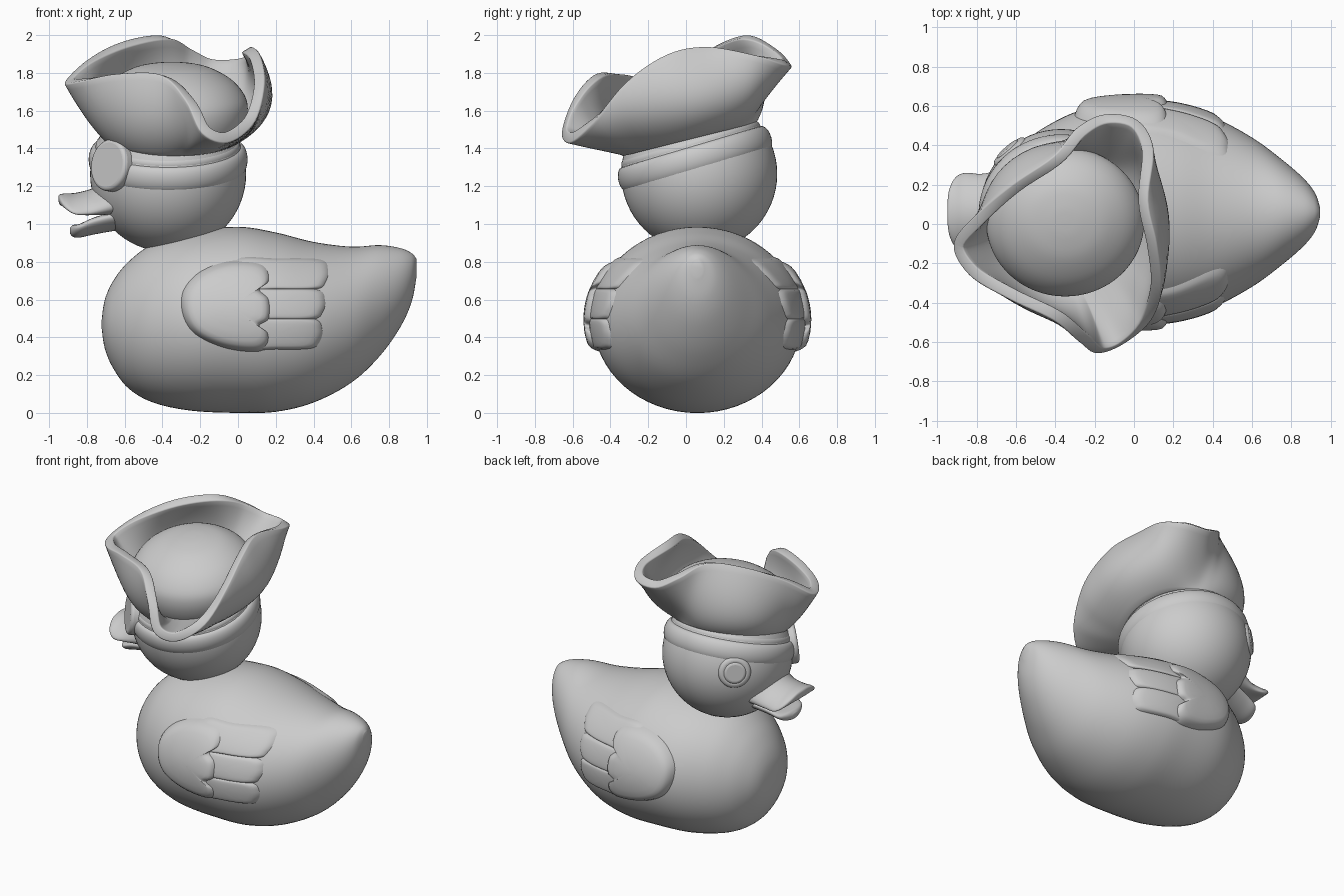
import bpy, bmesh
from math import sin, cos, pi, atan2, radians, sqrt
from mathutils import Vector

if "Cube" in bpy.data.objects:
    bpy.data.objects.remove(bpy.data.objects["Cube"])

CY = 0.06                        # symmetry plane of the duck
HEAD = Vector((-0.37, 0.07, 1.265))


def spline(points, steps, closed=False):
    """Smooth curve through points of any dimension."""
    p = [Vector(q) for q in points]
    n, out = len(p), []
    for i in range(n if closed else n - 1):
        if closed:
            a, b, c, d = (p[(i + k) % n] for k in (-1, 0, 1, 2))
        else:
            a, b, c, d = p[max(i - 1, 0)], p[i], p[i + 1], p[min(i + 2, n - 1)]
        for s in range(steps):
            t = s / steps
            out.append((b * 2 + (c - a) * t + (a * 2 - b * 5 + c * 4 - d) * t * t
                        + (b * 3 - a - c * 3 + d) * t ** 3) * 0.5)
    if not closed:
        out.append(p[-1])
    return out


def smooth(ob, angle=50):
    bpy.ops.object.select_all(action='DESELECT')
    ob.select_set(True)
    bpy.context.view_layer.objects.active = ob
    bpy.ops.object.shade_smooth_by_angle(angle=radians(angle))


def skin(name, rings, cap_start=True, cap_end=True, angle=50):
    """Join closed rings of points into one mesh object."""
    bm = bmesh.new()
    vs = [[bm.verts.new(v) for v in r] for r in rings]
    n = len(rings[0])
    for a, b in zip(vs, vs[1:]):
        for i in range(n):
            j = (i + 1) % n
            bm.faces.new((a[i], a[j], b[j], b[i]))
    if cap_start:
        bm.faces.new(vs[0])
    if cap_end:
        bm.faces.new(vs[-1])
    bmesh.ops.recalc_face_normals(bm, faces=bm.faces)
    me = bpy.data.meshes.new(name)
    bm.to_mesh(me)
    bm.free()
    ob = bpy.data.objects.new(name, me)
    bpy.context.collection.objects.link(ob)
    smooth(ob, angle)
    return ob


def loft(name, stations, n=64):
    """Elliptic sections along x: x, bottom, top, half width, droop of the sides."""
    rings = []
    for x, zb, zt, w, droop in stations:
        ring = []
        for i in range(n):
            a = 2 * pi * i / n
            ring.append((x, CY + w * cos(a), (zb + zt) / 2 + (zt - zb) / 2 * sin(a)
                         - droop * cos(a) ** 2))
        rings.append(ring)
    return skin(name, rings)


# Body
body = spline([(-.722, .45, .49, .02), (-.705, .34, .60, .14), (-.66, .235, .70, .235),
               (-.58, .13, .80, .335), (-.45, .055, .895, .435), (-.25, .012, .96, .525),
               (0, 0, .985, .55), (.2, .006, .955, .54), (.4, .055, .905, .485),
               (.6, .16, .88, .38), (.75, .30, .888, .27), (.86, .455, .872, .175),
               (.92, .59, .845, .10), (.945, .72, .815, .03)], 6)
loft("body", [(*s, 0) for s in body])


def body_half_width(x, z):
    for a, b in zip(body, body[1:]):
        if a[0] <= x <= b[0]:
            s = a.lerp(b, (x - a[0]) / (b[0] - a[0]))
            u = (z - (s[1] + s[2]) / 2) / ((s[2] - s[1]) / 2)
            return s[3] * sqrt(max(0, 1 - u * u))
    return 0


def relief(name, outline, center, height, side):
    """Raised pad following the body's side."""
    pts = spline(outline, 6, True)
    c = Vector(center)
    rings = []
    for s, h in ((1.05, -.4), (1.02, .05), (.985, .42), (.94, .72), (.88, .92), (.78, 1),
                 (.6, 1.03), (.35, 1.05), (.12, 1.05)):
        ring = []
        for p in pts:
            x, z = c + (p - c) * s
            ring.append((x, CY + side * (body_half_width(x, z) + h * height), z))
        rings.append(ring)
    skin(name, rings, cap_start=False)


# Wings: scalloped front pad over three feathers, both sides
pad = [(.08, .80), (-.06, .795), (-.2, .74), (-.285, .64), (-.285, .52), (-.22, .42),
       (-.07, .35), (.09, .33), (.155, .36), (.16, .42), (.115, .46), (.165, .50),
       (.165, .60), (.115, .655), (.165, .70), (.15, .77)]
for side, label in ((-1, "right"), (1, "left")):
    relief("wing_" + label, pad, (-.04, .56), .05, side)
    for k, (z, tip) in enumerate(((.735, .47), (.575, .455), (.42, .44))):
        feather = [(0, z - .075), (.2, z - .081), (tip - .06, z - .077), (tip - .012, z - .04),
                   (tip, z + .02), (tip - .04, z + .075), (.2, z + .081), (0, z + .075)]
        relief(f"feather_{label}_{k}", feather, (.22, z), .022, side)

# Head
bpy.ops.mesh.primitive_uv_sphere_add(segments=64, ring_count=32, radius=.413, location=HEAD)
bpy.context.object.name = "head"
smooth(bpy.context.object)

# Bill
loft("upper_bill", spline([(-.52, 1.04, 1.27, .25, .02), (-.62, 1.04, 1.25, .235, .03),
     (-.70, 1.045, 1.22, .21, .045), (-.78, 1.06, 1.185, .195, .06),
     (-.86, 1.08, 1.165, .20, .065), (-.91, 1.09, 1.162, .175, .04),
     (-.94, 1.10, 1.158, .115, .01), (-.95, 1.12, 1.15, .04, 0)], 5), 40)
loft("lower_bill", spline([(-.52, .97, 1.09, .20, -.02), (-.64, .965, 1.07, .175, -.025),
     (-.76, .945, 1.035, .15, -.025), (-.84, .928, 1.00, .13, -.02),
     (-.873, .932, .995, .085, -.01), (-.89, .95, .98, .03, 0)], 5), 40)


# Eye and eye patch
def disc(name, normal, dist, radius, depth, bevel):
    n = Vector(normal).normalized()
    bpy.ops.mesh.primitive_cylinder_add(vertices=48, radius=radius, depth=depth,
                                        location=HEAD + n * dist,
                                        rotation=n.to_track_quat('Z', 'Y').to_euler())
    ob = bpy.context.object
    ob.name = name
    m = ob.modifiers.new("round", 'BEVEL')
    m.width, m.segments = bevel, 4
    smooth(ob)


disc("eye_patch", (-.73, -.67, .11), .40, .138, .08, .02)
disc("eye_rim", (-.66, .75, .11), .375, .105, .085, .025)
disc("eye", (-.66, .75, .11), .39, .075, .07, .02)

# Tilted head band and patch strap
TILT = radians(16.5)
up = Vector((0, -sin(TILT), cos(TILT)))
for name, off, major, minor, tall in (("head_band", .08, .383, .038, 1.85),
                                      ("patch_strap", .155, .36, .022, 1.4)):
    bpy.ops.mesh.primitive_torus_add(major_segments=80, minor_segments=20, major_radius=major,
                                     minor_radius=minor, location=HEAD + up * off,
                                     rotation=(TILT, 0, 0))
    bpy.context.object.name = name
    bpy.context.object.scale.z = tall
    smooth(bpy.context.object)

# Three-cornered hat brim: rim points x, y, z and how far the wall bulges out
rim = spline([(.07, .12, 1.94, .65), (.10, .38, 1.89, .58), (.02, .53, 1.84, .46),
              (-.15, .56, 1.84, .38), (-.29, .49, 1.92, .41), (-.41, .345, 2.0, .46),
              (-.62, .20, 1.965, .50), (-.80, .05, 1.87, .47), (-.92, -.10, 1.75, .46),
              (-.84, -.26, 1.755, .49), (-.64, -.38, 1.795, .52), (-.41, -.49, 1.79, .56),
              (-.28, -.60, 1.66, .58), (-.19, -.66, 1.48, .53), (-.05, -.61, 1.43, .50),
              (.09, -.49, 1.54, .60), (.14, -.32, 1.75, .66), (.115, -.1, 1.90, .66)], 6, True)
base = Vector((-.35, .02))
rings = []
for k in range(15):
    t = k / 14
    ring = []
    for x, y, z, bulge in rim:
        a = atan2(y - base.y, x - base.x)
        d = Vector((cos(a), sin(a)))
        b = base + d * .35
        p0 = Vector((b.x, b.y, 1.445 + .25 * d.y * .35))
        c = base + d * bulge
        p1 = Vector((c.x, c.y, p0.z + (z - p0.z) * .32))
        p2 = Vector((x, y, z))
        ring.append(p0 * (1 - t) ** 2 + p1 * 2 * t * (1 - t) + p2 * t * t)
    rings.append(ring)
hat = skin("hat_brim", rings, False, False)
m = hat.modifiers.new("thick", 'SOLIDIFY')
m.thickness, m.offset = .06, -1
# keep the thickness going inward
center = Vector((base.x, base.y, 1.65))
if sum(f.normal.dot(f.center - center) for f in hat.data.polygons) < 0:
    hat.data.flip_normals()
m = hat.modifiers.new("soft_edge", 'BEVEL')
m.width, m.segments, m.angle_limit = .008, 2, radians(50)

# Hat crown: broad low dome filling the brim
profile = spline([(.31, 1.41), (.36, 1.50), (.385, 1.59), (.375, 1.67), (.31, 1.755),
                  (.20, 1.82), (.09, 1.845), (.01, 1.85)], 4)
skin("hat_crown", [[(-.35 + 1.04 * r * cos(a), .01 + .98 * r * sin(a), z + .15 * r * sin(a))
                    for a in (2 * pi * i / 64 for i in range(64))] for r, z in profile])
